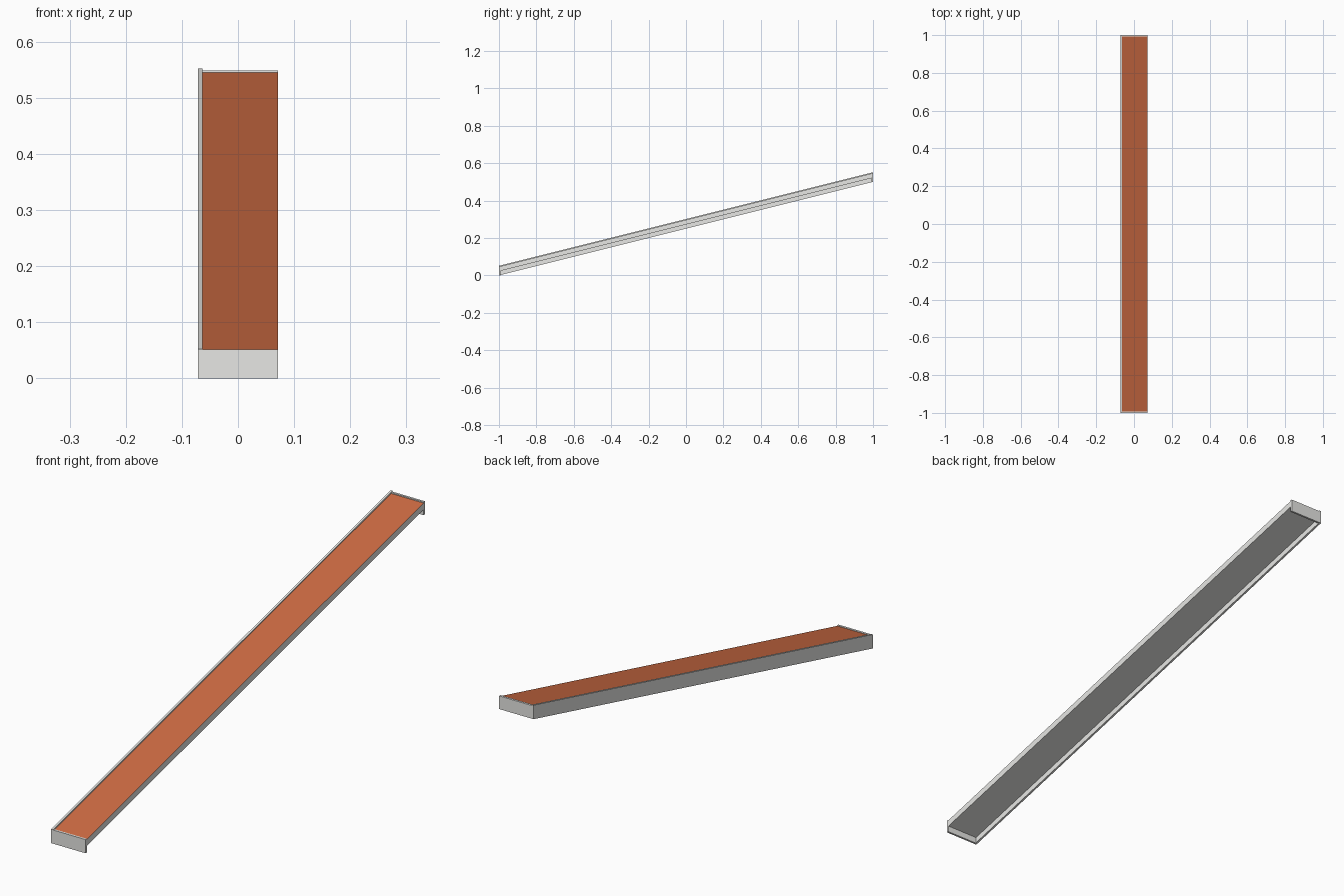
import bpy, bmesh

if "Cube" in bpy.data.objects:
    bpy.data.objects.remove(bpy.data.objects["Cube"])

SLOPE = 0.25  # rise per unit of depth


def material(name, rgb):
    m = bpy.data.materials.new(name)
    m.diffuse_color = (*rgb, 1.0)
    m.use_nodes = True
    m.node_tree.nodes["Principled BSDF"].inputs["Base Color"].default_value = m.diffuse_color
    return m


GREY = material("light grey trim", (0.80, 0.80, 0.78))
ORANGE = material("burnt orange roofing", (0.61, 0.147, 0.055))


def sloped_box(name, x0, x1, y0, y1, low, high, mats, slope=SLOPE):
    """Box with upright ends, sheared to the pitch; low/high are heights at y = -1."""
    bm = bmesh.new()
    bmesh.ops.create_cube(bm, size=1.0)
    for v in bm.verts:
        x = x1 if v.co.x > 0 else x0
        y = y1 if v.co.y > 0 else y0
        z = (high if v.co.z > 0 else low) + slope * (y + 1.0)
        v.co = (x, y, z)
    bm.normal_update()
    for f in bm.faces:
        # the weather side takes the second material when there is one
        f.material_index = 1 if len(mats) > 1 and f.normal.z > 0.5 else 0
    me = bpy.data.meshes.new(name)
    bm.to_mesh(me)
    bm.free()
    for m in mats:
        me.materials.append(m)
    ob = bpy.data.objects.new(name, me)
    bpy.context.collection.objects.link(ob)
    return ob


W, T = 0.071, 0.008  # half width, trim thickness

# Roof slab, open on the right edge
sloped_box("roof_slab", -W + T, W, -1 + T, 1 - T, 0.022, 0.047, [GREY, ORANGE])

# Side trim board standing slightly proud of the roofing
sloped_box("left_trim", -W, -W + T, -1, 1, 0.0, 0.052, [GREY])

# End boards closing the low and high ends
sloped_box("front_fascia", -W + T, W, -1, -1 + T, 0.0, 0.051, [GREY], slope=0.0)
sloped_box("back_fascia", -W + T, W, 1 - T, 1, 0.5, 0.549, [GREY], slope=0.0)
